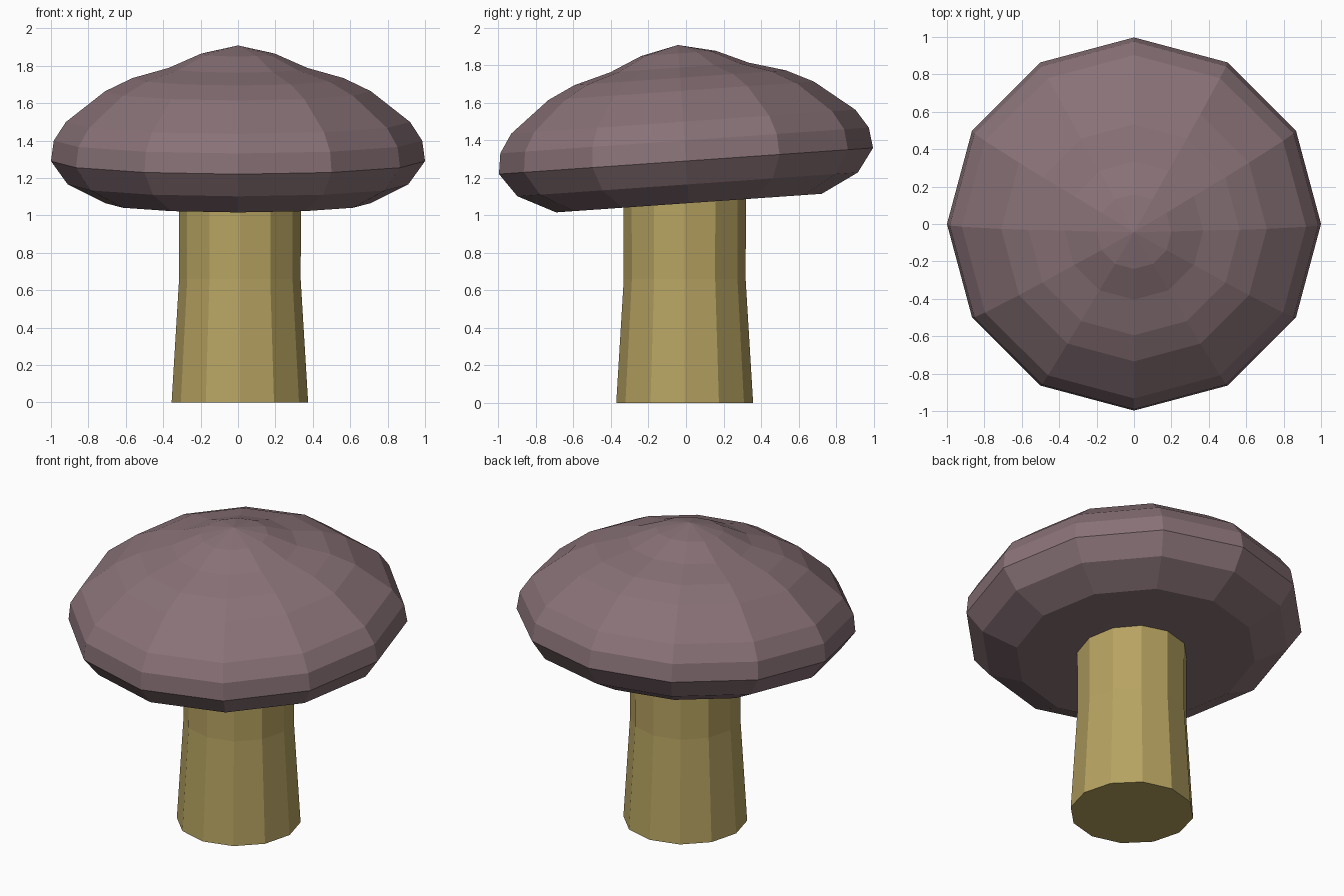
import bpy, bmesh, math
from mathutils import Matrix

cube = bpy.data.objects.get("Cube")
if cube:
    bpy.data.objects.remove(cube, do_unlink=True)

SIDES = 12


def material(name, color):
    mat = bpy.data.materials.new(name)
    mat.use_nodes = True
    mat.diffuse_color = (*color, 1)
    bsdf = mat.node_tree.nodes["Principled BSDF"]
    bsdf.inputs["Base Color"].default_value = (*color, 1)
    bsdf.inputs["Roughness"].default_value = 0.9
    return mat


def lathe(name, profile, mat, matrix):
    """Faceted solid from (radius, height) points, listed bottom to top."""
    bm = bmesh.new()
    rings = []
    for r, z in profile:
        if r == 0:
            rings.append([bm.verts.new((0, 0, z))] * SIDES)
            continue
        angles = [math.tau * i / SIDES for i in range(SIDES)]
        rings.append([bm.verts.new((r * math.cos(a), r * math.sin(a), z)) for a in angles])
    for low, high in zip(rings, rings[1:]):
        for i in range(SIDES):
            j = (i + 1) % SIDES
            corners = dict.fromkeys((low[i], low[j], high[j], high[i]))
            bm.faces.new(list(corners))
    # Flat end caps
    bm.faces.new(rings[0][::-1])
    if profile[-1][0] > 0:
        bm.faces.new(rings[-1])
    bmesh.ops.recalc_face_normals(bm, faces=bm.faces)
    mesh = bpy.data.meshes.new(name)
    bm.to_mesh(mesh)
    bm.free()
    mesh.materials.append(mat)
    obj = bpy.data.objects.new(name, mesh)
    obj.matrix_world = matrix
    bpy.context.collection.objects.link(obj)
    return obj


cap_color = material("dusky mauve", (0.25, 0.168, 0.185))
stem_color = material("straw tan", (0.47, 0.365, 0.12))

# Stem: flared foot, straight upper part running into the cap
lathe("stem", [(0.365, 0), (0.325, 0.66), (0.327, 1.15)], stem_color,
      Matrix.Translation((0.01, -0.007, 0)))

# Cap: heights are relative to the rim, tilted forward
cap_profile = [(0.71, -0.225), (0.91, -0.125), (1, 0), (0.985, 0.11), (0.92, 0.21),
               (0.71, 0.375), (0.565, 0.445), (0.37, 0.5), (0.2, 0.575), (0, 0.62)]
lathe("cap", cap_profile, cap_color,
      Matrix.Translation((0, 0, 1.29)) @ Matrix.Rotation(math.radians(4), 4, "X"))
